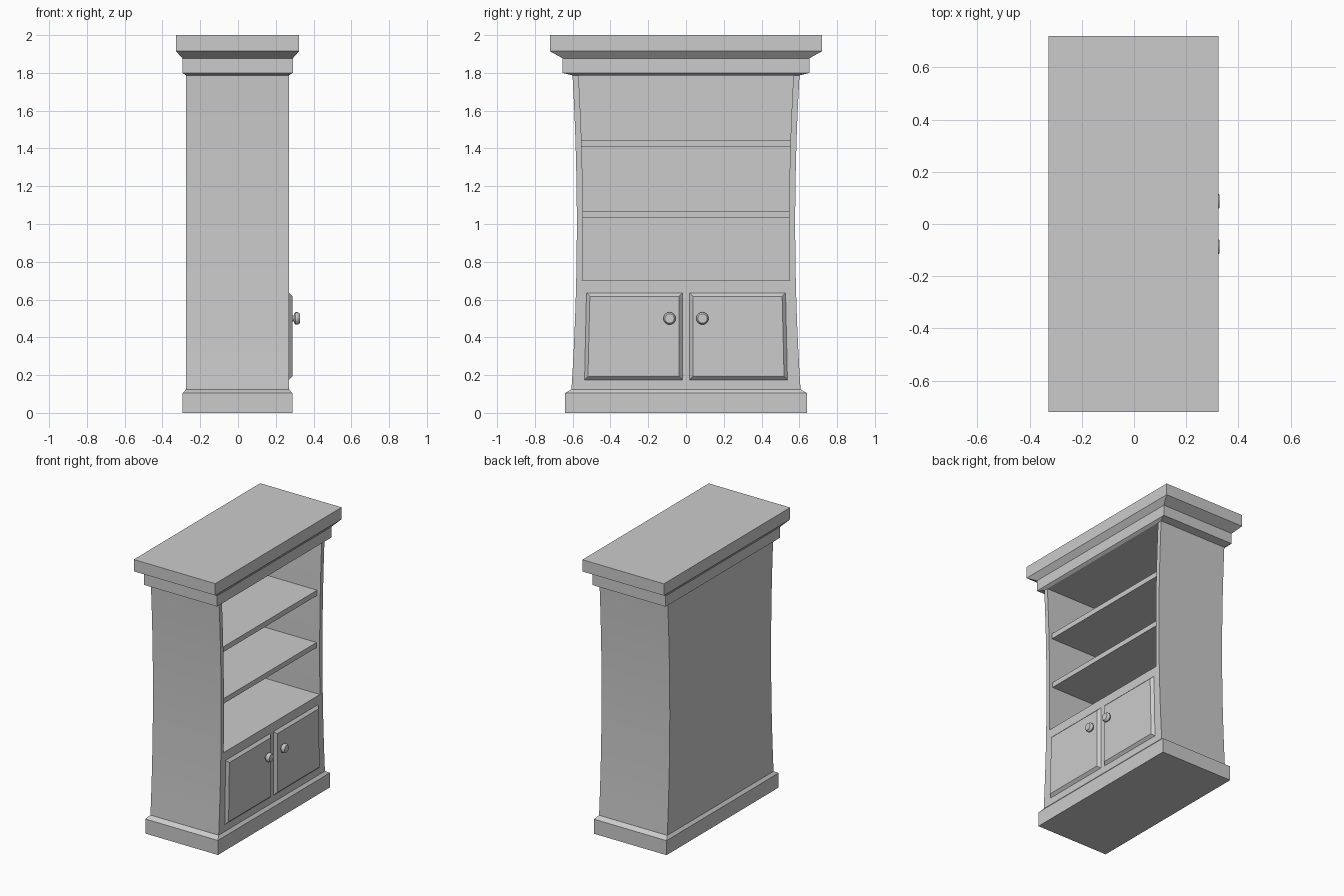
import bpy, bmesh, math

if "Cube" in bpy.data.objects:
    bpy.data.objects.remove(bpy.data.objects["Cube"])

CX = -0.0025          # cabinet centre in depth (knobs stick out at +x)
FRONT = 0.27          # plane of the face frame


def finish(name, bm, smooth=False):
    bmesh.ops.recalc_face_normals(bm, faces=bm.faces)
    me = bpy.data.meshes.new(name)
    bm.to_mesh(me)
    bm.free()
    ob = bpy.data.objects.new(name, me)
    bpy.context.collection.objects.link(ob)
    if smooth:
        shade(ob)
    return ob


def shade(ob):
    bpy.ops.object.select_all(action='DESELECT')
    ob.select_set(True)
    bpy.context.view_layer.objects.active = ob
    bpy.ops.object.shade_smooth_by_angle(angle=math.radians(25))


def skin(name, rings, smooth=False, cap_start=True, cap_end=True):
    """Joins successive point rings with quads."""
    bm = bmesh.new()
    loops = [[bm.verts.new(p) for p in ring] for ring in rings]
    n = len(loops[0])
    for a, b in zip(loops, loops[1:]):
        for i in range(n):
            j = (i + 1) % n
            bm.faces.new((a[i], a[j], b[j], b[i]))
    if cap_start:
        bm.faces.new(loops[0][::-1])
    if cap_end:
        bm.faces.new(loops[-1])
    return finish(name, bm, smooth)


def rect(x0, x1, w, z):
    return [(x0, -w, z), (x1, -w, z), (x1, w, z), (x0, w, z)]


def stack(name, steps, **kw):
    """Moulding from (half depth, half width, z) steps."""
    return skin(name, [rect(CX - d, CX + d, w, z) for d, w, z in steps], **kw)


def outer(z):
    """Half width of the waisted sides."""
    return 0.578 + 0.028 * ((z - 1.0) / 0.87) ** 2


def inner(z):
    return outer(z) - 0.032


def levels(a, b, n):
    return [a + (b - a) * i / n for i in range(n + 1)]


# Plinth and crown mouldings
stack("plinth", [(0.29, 0.64, 0), (0.29, 0.64, 0.105), (0.2725, outer(0.125), 0.125)],
      cap_end=False)
stack("crown", [(0.2725, outer(1.787), 1.787), (0.2925, 0.653, 1.80), (0.2925, 0.653, 1.877),
                (0.3255, 0.721, 1.915), (0.3255, 0.721, 2.0)])

# Carcass with the open shelf bay cut out of it
carcass = stack("carcass", [(0.2725, outer(z), z) for z in levels(0.125, 1.787, 14)])
bay = skin("bay_cutter", [rect(-0.245, 0.4, inner(z), z) for z in levels(0.70, 1.82, 10)])
bay.hide_render = True
mod = carcass.modifiers.new("bay", 'BOOLEAN')
mod.operation = 'DIFFERENCE'
mod.solver = 'EXACT'
mod.object = bay
bpy.context.view_layer.objects.active = carcass
bpy.ops.object.modifier_apply(modifier=mod.name)
bpy.data.objects.remove(bay)
shade(carcass)

# Shelves, set slightly back from the front
for name, z0, z1 in (("lower_shelf", 1.033, 1.07), ("upper_shelf", 1.407, 1.445)):
    skin(name, [rect(-0.247, 0.245, inner(z) + 0.002, z) for z in (z0, z1)])

# Knob profile: (radius, x)
KNOB = [(0.016, 0.285), (0.016, 0.296), (0.026, 0.298), (0.033, 0.305),
        (0.033, 0.316), (0.025, 0.328)]

for side, s in (("left", -1), ("right", 1)):
    # Raised door panel with bevelled rim
    def door(x, b):
        return [(x, s * (0.019 + b), 0.175 + b), (x, s * (0.537 - b), 0.175 + b),
                (x, s * (0.527 - b), 0.635 - b), (x, s * (0.019 + b), 0.635 - b)]
    skin(side + "_door", [door(FRONT, 0), door(0.288, 0.018)], cap_start=False)

    # Turned knob
    skin(side + "_knob", [[(x, s * 0.087 + r * math.cos(i * math.tau / 16),
                            0.5 + r * math.sin(i * math.tau / 16)) for i in range(16)]
                          for r, x in KNOB], smooth=True, cap_start=False)
